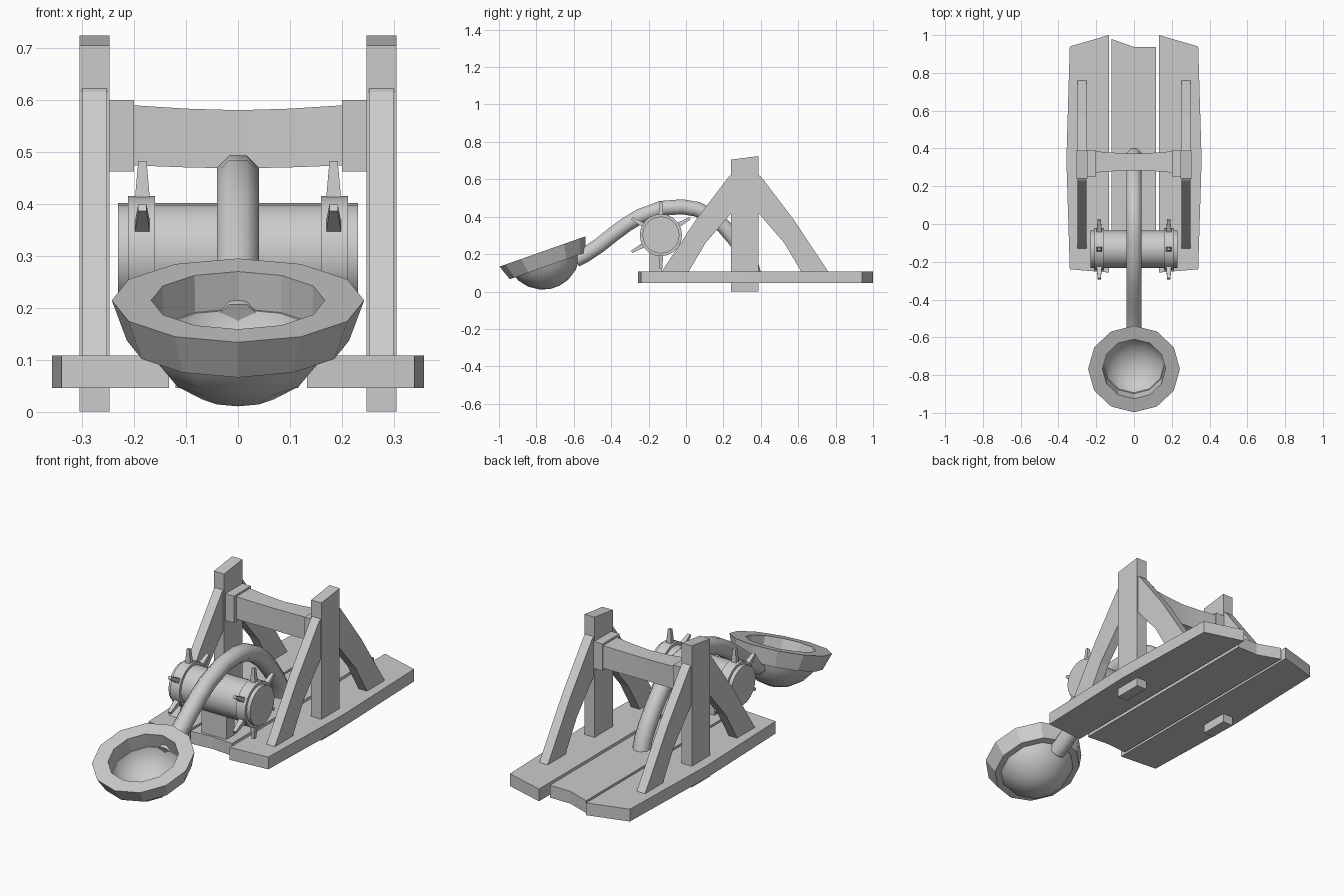
import bpy, bmesh, math
from mathutils import Vector

cube = bpy.data.objects.get("Cube")
if cube:
    bpy.data.objects.remove(cube, do_unlink=True)

grey = bpy.data.materials.new("plain grey")
grey.use_nodes = True
grey.diffuse_color = (0.6, 0.6, 0.6, 1)
grey.node_tree.nodes["Principled BSDF"].inputs["Base Color"].default_value = (0.6, 0.6, 0.6, 1)


def loft(name, rings, wrap=False, smooth=None):
    """Skin a row of equal rings; cap the ends, or join last to first."""
    bm = bmesh.new()
    loops = [[bm.verts.new(p) for p in ring] for ring in rings]
    n = len(loops[0])
    pairs = list(zip(loops, loops[1:]))
    if wrap:
        pairs.append((loops[-1], loops[0]))
    else:
        bm.faces.new(loops[0])
        bm.faces.new(loops[-1])
    for a, b in pairs:
        for i in range(n):
            j = (i + 1) % n
            bm.faces.new((a[i], a[j], b[j], b[i]))
    bmesh.ops.recalc_face_normals(bm, faces=bm.faces)
    mesh = bpy.data.meshes.new(name)
    bm.to_mesh(mesh)
    bm.free()
    mesh.materials.append(grey)
    obj = bpy.data.objects.new(name, mesh)
    bpy.context.collection.objects.link(obj)
    if smooth:
        bpy.ops.object.select_all(action='DESELECT')
        obj.select_set(True)
        bpy.context.view_layer.objects.active = obj
        bpy.ops.object.shade_smooth_by_angle(angle=math.radians(smooth))
    return obj


def slab(name, outline, z0, z1):
    return loft(name, [[(x, y, z) for x, y in outline] for z in (z0, z1)])


def side_cut(name, profile, x0, x1):
    return loft(name, [[(x, y, z) for y, z in profile] for x in (x0, x1)])


def rect(y0, y1, z0, z1):
    return [(y0, z0), (y1, z0), (y1, z1), (y0, z1)]


# Base planks
slab("middle_plank", [(-0.12, 0.98), (0, 0.937), (0.116, 0.937), (0.116, -0.215),
                      (0, -0.205), (-0.12, -0.215)], 0.045, 0.108)

# One half of the frame: curved brace outline measured outwards from the post
brace = [(0.03, 0.65), (0.085, 0.615), (0.257, 0.39), (0.45, 0.10),
         (0.305, 0.10), (0.21, 0.26), (0.085, 0.405), (0.03, 0.46)]

for s, side in ((1, "left"), (-1, "right")):
    slab(side + "_plank", [(s * x, y) for x, y in
         [(0.133, 1.0), (0.34, 0.94), (0.358, 0.34), (0.34, -0.24), (0.133, -0.257)]],
         0.045, 0.108)
    side_cut(side + "_post", [(0.24, 0), (0.388, 0), (0.388, 0.724), (0.24, 0.705)],
             s * 0.247, s * 0.305)
    for d, end in ((-1, "front"), (1, "back")):
        side_cut(f"{side}_{end}_brace", [(0.315 + d * y, z) for y, z in brace],
                 s * 0.252, s * 0.30)
    side_cut(side + "_beam_sleeve", rect(0.252, 0.39, 0.462, 0.60), s * 0.20, s * 0.25)

# Cross beam, slimmer towards its middle
beam = [(-0.21, 0.272, 0.385, 0.474, 0.59), (-0.1, 0.28, 0.377, 0.470, 0.583),
        (0, 0.284, 0.372, 0.468, 0.58),
        (0.1, 0.28, 0.377, 0.470, 0.583), (0.21, 0.272, 0.385, 0.474, 0.59)]
loft("cross_beam", [[(b[0], y, z) for y, z in rect(*b[1:])] for b in beam], smooth=20)

# Bent throwing arm: an eight-sided tube along a path in the middle plane
path = [Vector(p) for p in [(-0.59, 0.17), (-0.54, 0.195), (-0.465, 0.245), (-0.39, 0.305),
        (-0.32, 0.357), (-0.246, 0.402), (-0.13, 0.445), (-0.02, 0.453), (0.06, 0.44),
        (0.13, 0.405), (0.20, 0.35), (0.26, 0.28), (0.31, 0.21), (0.345, 0.15), (0.365, 0.08)]]
rings = []
for i, p in enumerate(path):
    t = (path[min(i + 1, len(path) - 1)] - path[max(i - 1, 0)]).normalized()
    ring = []
    for k in range(8):
        a = math.tau * (k + 0.5) / 8
        h = 0.0435 * math.sin(a)
        ring.append((0.0435 * math.cos(a), p.x - t.y * h, p.y + t.x * h))
    rings.append(ring)
loft("throwing_arm", rings, smooth=50)

# Tilted bowl: rings around a leaning axis
TILT = math.radians(19.4)


def bowl_ring(r, d):
    ring = []
    for k in range(12):
        a = math.tau * k / 12
        v = r * math.sin(a)
        ring.append((r * math.cos(a),
                     -0.7675 + v * math.cos(TILT) - d * math.sin(TILT),
                     0.214 + v * math.sin(TILT) + d * math.cos(TILT)))
    return ring


loft("bowl_rim", [bowl_ring(*p) for p in
     [(0.167, 0), (0.243, 0), (0.214, -0.082), (0.165, -0.082)]], wrap=True)
loft("bowl", [bowl_ring(*p) for p in
     [(0.02, -0.178), (0.07, -0.168), (0.115, -0.142), (0.148, -0.105), (0.16, -0.075),
      (0.185, -0.075), (0.172, -0.105), (0.135, -0.152), (0.08, -0.188), (0.025, -0.203)]],
     smooth=50)

# Winding drum lying across the frame
DY, DZ = -0.134, 0.302


def drum_ring(x, r):
    return [(x, DY + r * math.cos(math.tau * k / 20), DZ + r * math.sin(math.tau * k / 20))
            for k in range(20)]


loft("drum", [drum_ring(x, 0.099) for x in (-0.231, 0.231)], smooth=30)
for s, side in ((1, "left"), (-1, "right")):
    loft(side + "_drum_band", [drum_ring(s * x, 0.113) for x in (0.16, 0.212)], smooth=30)
    # Six tapered pegs around each band
    for k in range(6):
        a = math.tau * k / 6 + math.pi / 2
        out = Vector((0, math.cos(a), math.sin(a)))
        across = Vector((0, -math.sin(a), math.cos(a)))
        base = Vector((s * 0.184, DY, DZ))
        loft(f"{side}_drum_peg_{k + 1}", [
            [base + out * r + across * (v * h) + Vector((u * w, 0, 0))
             for u, v in ((-1, -1), (1, -1), (1, 1), (-1, 1))]
            for r, w, h in ((0.10, 0.015, 0.013), (0.18, 0.008, 0.007))])

# Block that carries the drum
side_cut("drum_support", rect(-0.195, -0.13, 0.10, 0.23), -0.07, 0.07)
